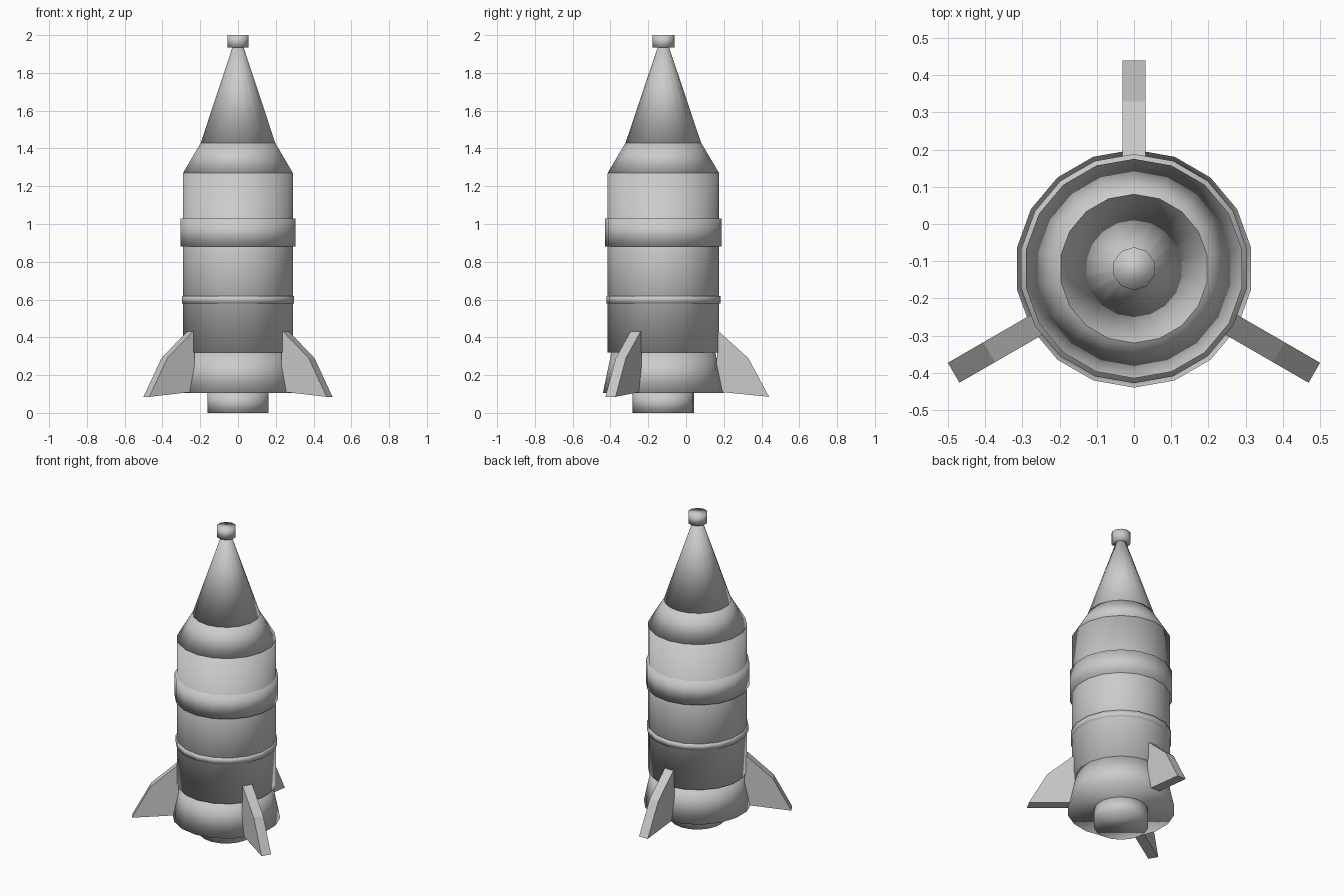
import bpy, bmesh
from math import radians
from mathutils import Matrix, Vector

if "Cube" in bpy.data.objects:
    bpy.data.objects.remove(bpy.data.objects["Cube"])

AXIS_Y = -0.12   # the hull axis sits forward of the origin because of the rear fin


def finish(bm, name, smooth):
    bmesh.ops.recalc_face_normals(bm, faces=bm.faces)
    mesh = bpy.data.meshes.new(name)
    bm.to_mesh(mesh)
    bm.free()
    for p in mesh.polygons:
        p.use_smooth = smooth
    obj = bpy.data.objects.new(name, mesh)
    obj.location = (0, AXIS_Y, 0)
    bpy.context.collection.objects.link(obj)
    return obj


def frustum(name, r_bottom, r_top, z0, z1, sides=18):
    bm = bmesh.new()
    bmesh.ops.create_cone(bm, cap_ends=True, segments=sides,
                          radius1=r_bottom, radius2=r_top, depth=z1 - z0,
                          matrix=Matrix.Translation((0, 0, (z0 + z1) / 2)))
    return finish(bm, name, True)


def fin(name, angle, profile, thickness=0.062):
    bm = bmesh.new()
    face = bm.faces.new([bm.verts.new((r, -thickness / 2, z)) for r, z in profile])
    ext = bmesh.ops.extrude_face_region(bm, geom=[face])
    verts = [g for g in ext["geom"] if isinstance(g, bmesh.types.BMVert)]
    bmesh.ops.translate(bm, verts=verts, vec=Vector((0, thickness, 0)))
    bmesh.ops.rotate(bm, verts=bm.verts, matrix=Matrix.Rotation(radians(angle), 3, 'Z'))
    return finish(bm, name, False)


# Hull, bottom to top
frustum("engine_nozzle", 0.163, 0.163, 0.0, 0.11)
frustum("tail_skirt", 0.32, 0.275, 0.105, 0.32)
frustum("main_body", 0.295, 0.295, 0.32, 1.27)
frustum("shoulder", 0.295, 0.2, 1.27, 1.43)
frustum("nose_cone", 0.2, 0.03, 1.43, 1.936)
frustum("nose_cap", 0.058, 0.058, 1.935, 2.0, sides=10)

# Raised bands around the hull
frustum("lower_ring", 0.302, 0.302, 0.58, 0.62)
frustum("upper_band", 0.308, 0.308, 0.88, 1.03)

# Three swept fins, given as (radius, height)
FIN = [(0.285, 0.43), (0.295, 0.43), (0.45, 0.29), (0.56, 0.085), (0.28, 0.113)]
for label, angle in (("rear", 90), ("left", 210), ("right", 330)):
    fin(label + "_fin", angle, FIN)
